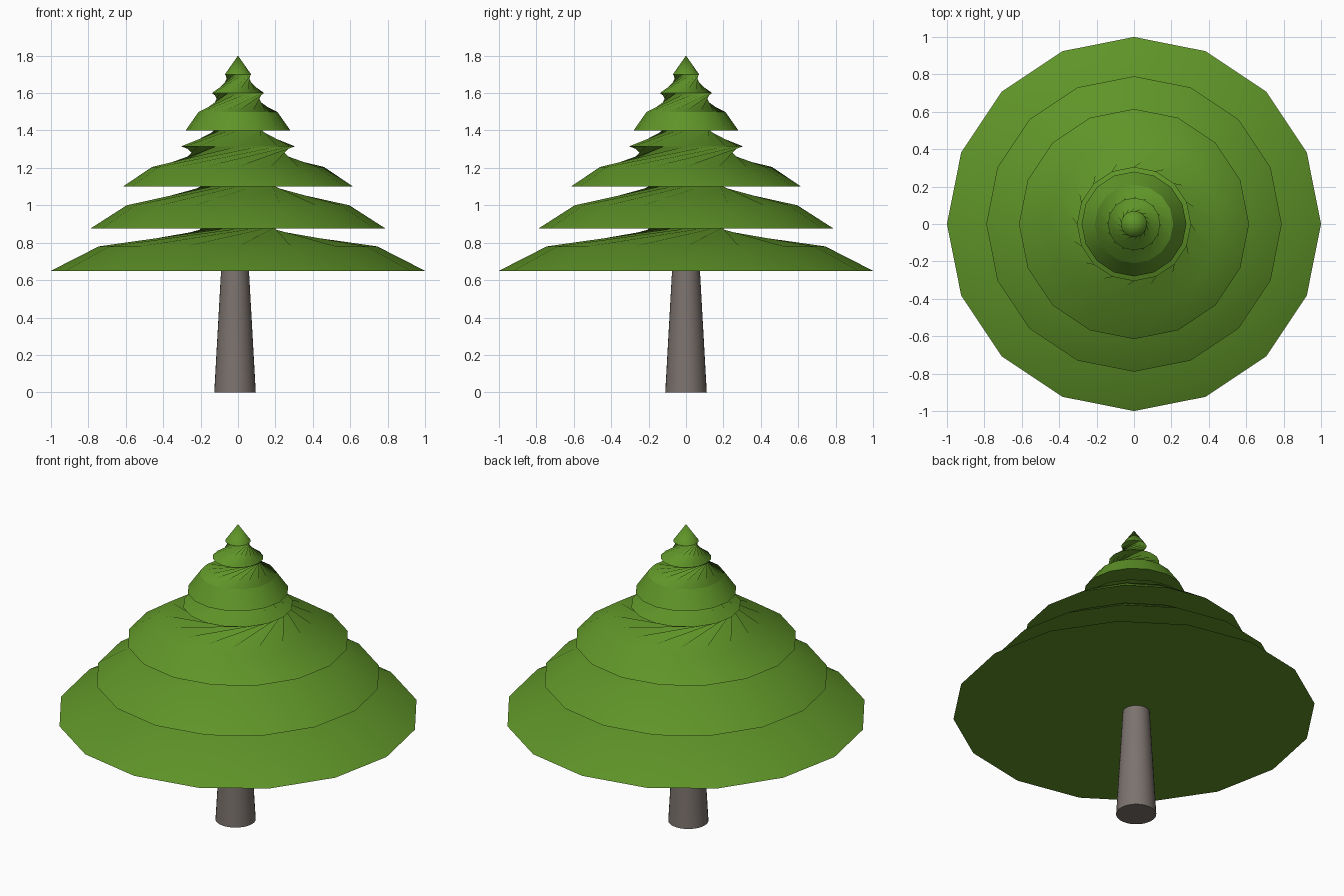
import bpy, bmesh, math

if "Cube" in bpy.data.objects:
    bpy.data.objects.remove(bpy.data.objects["Cube"])

SIDES = 16


def material(name, rgb):
    m = bpy.data.materials.new(name)
    m.diffuse_color = (*rgb, 1)
    m.use_nodes = True
    m.node_tree.nodes["Principled BSDF"].inputs["Base Color"].default_value = m.diffuse_color
    return m


def lathe(name, rings, sides, mat, centre=(0, 0)):
    """Stack rings of (radius, z, twist in steps from the ring below); caps both ends."""
    bm = bmesh.new()
    rows, turn = [], 0
    for r, z, twist in rings:
        turn += twist
        row = []
        for i in range(sides):
            a = 2 * math.pi * (i + turn) / sides
            row.append(bm.verts.new((centre[0] + r * math.cos(a), centre[1] + r * math.sin(a), z)))
        rows.append(row)
    for low, high in zip(rows, rows[1:]):
        for i in range(sides):
            j = (i + 1) % sides
            bm.faces.new((low[i], low[j], high[j], high[i]))
    bm.faces.new(rows[0][::-1])
    bm.faces.new(rows[-1])
    bmesh.ops.remove_doubles(bm, verts=rows[-1], dist=0.0001)
    me = bpy.data.meshes.new(name)
    bm.to_mesh(me)
    bm.free()
    me.materials.append(mat)
    ob = bpy.data.objects.new(name, me)
    bpy.context.collection.objects.link(ob)
    bpy.ops.object.select_all(action='DESELECT')
    ob.select_set(True)
    bpy.context.view_layer.objects.active = ob
    bpy.ops.object.shade_smooth_by_angle(angle=math.radians(30))
    return ob


green = material("leaf green", (0.114, 0.296, 0.021))
grey = material("bark grey", (0.20, 0.17, 0.155))

# Tiers of branches: flared skirts joined by twisted necks
lathe("foliage", [
    (1.0, 0.65, 0), (0.745, 0.78, 0), (0.20, 0.875, 4),
    (0.79, 0.875, 0), (0.595, 1.0, 0), (0.20, 1.10, 3),
    (0.615, 1.10, 0), (0.46, 1.205, 0), (0.305, 1.315, 5),
    (0.13, 1.40, 3), (0.28, 1.40, 0), (0.21, 1.50, 0),
    (0.14, 1.60, 5), (0.07, 1.70, 5), (0.0, 1.80, 0),
], SIDES, green)

# Tapered trunk, slightly off centre
lathe("trunk", [(0.111, 0, 0), (0.074, 0.66, 0)], 32, grey, (-0.016, 0))
